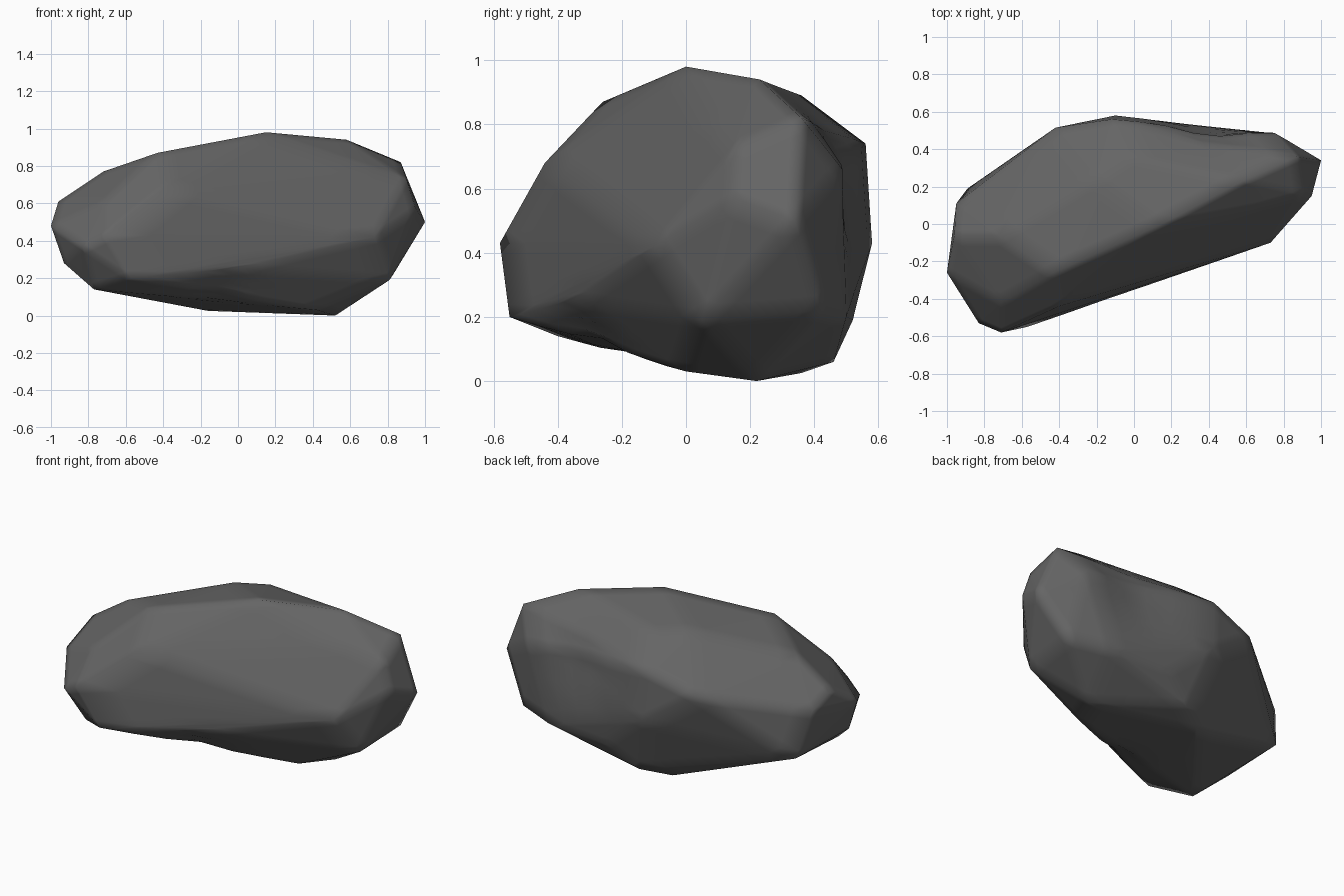
import bpy, bmesh, math
from mathutils import Vector

# Corner points of the boulder, grouped by region
top = [(0.15, 0, 0.98), (0.58, 0.23, 0.94), (-0.03, 0.36, 0.89),
       (-0.2, 0.25, 0.9), (-0.43, -0.26, 0.87), (-0.72, -0.06, 0.77),
       (-0.71, -0.42, 0.61), (-0.4, -0.44, 0.68), (0.68, 0.1, 0.8),
       (0.87, 0.36, 0.82)]
left_end = [(-1, -0.26, 0.48), (-0.96, -0.06, 0.61), (-0.95, 0.11, 0.54),
            (-0.89, 0.19, 0.26), (-0.93, -0.28, 0.28), (-0.83, -0.53, 0.37),
            (-0.71, -0.58, 0.43), (-0.82, -0.38, 0.2)]
right_end = [(1, 0.34, 0.5), (0.95, 0.15, 0.57), (0.9, 0.16, 0.73),
             (0.75, 0.49, 0.66), (0.81, 0.05, 0.19), (0.83, 0.42, 0.22),
             (0.73, -0.1, 0.42)]
back = [(-0.1, 0.58, 0.43), (-0.12, 0.56, 0.74), (-0.42, 0.515, 0.65),
        (0.18, 0.52, 0.19), (0.6, 0.5, 0.2)]
bottom = [(0.52, 0.22, 0), (-0.16, 0.36, 0.025), (0, 0.46, 0.06),
          (0.42, 0, 0.03), (-0.4, -0.05, 0.08), (-0.77, -0.4, 0.14),
          (-0.57, -0.55, 0.2), (0, -0.35, 0.25)]

# Wrap a skin around the corners
bm = bmesh.new()
for p in top + left_end + right_end + back + bottom:
    bm.verts.new(p)
bmesh.ops.convex_hull(bm, input=bm.verts[:])
loose = [v for v in bm.verts if not v.link_faces]
bmesh.ops.delete(bm, geom=loose, context='VERTS')
bmesh.ops.subdivide_edges(bm, edges=bm.edges[:], cuts=5, use_grid_fill=True)

# Shallow hollows: centre, radius, push
dents = [((0.4, 0.51, 0.64), 0.2, (0, -0.05, 0)),
         ((-0.1, -0.25, 0.14), 0.14, (0, 0.015, 0.02))]
for centre, radius, push in dents:
    for v in bm.verts:
        d = (v.co - Vector(centre)).length / radius
        v.co += Vector(push) * math.exp(-d * d)

bmesh.ops.recalc_face_normals(bm, faces=bm.faces[:])
mesh = bpy.data.meshes.new("boulder")
bm.to_mesh(mesh)
bm.free()

boulder = bpy.data.objects.new("boulder", mesh)
bpy.context.collection.objects.link(boulder)
mesh.polygons.foreach_set("use_smooth", [True] * len(mesh.polygons))

# Dark grey stone
stone = bpy.data.materials.new("dark_stone")
stone.diffuse_color = (0.13, 0.13, 0.13, 1)
mesh.materials.append(stone)
